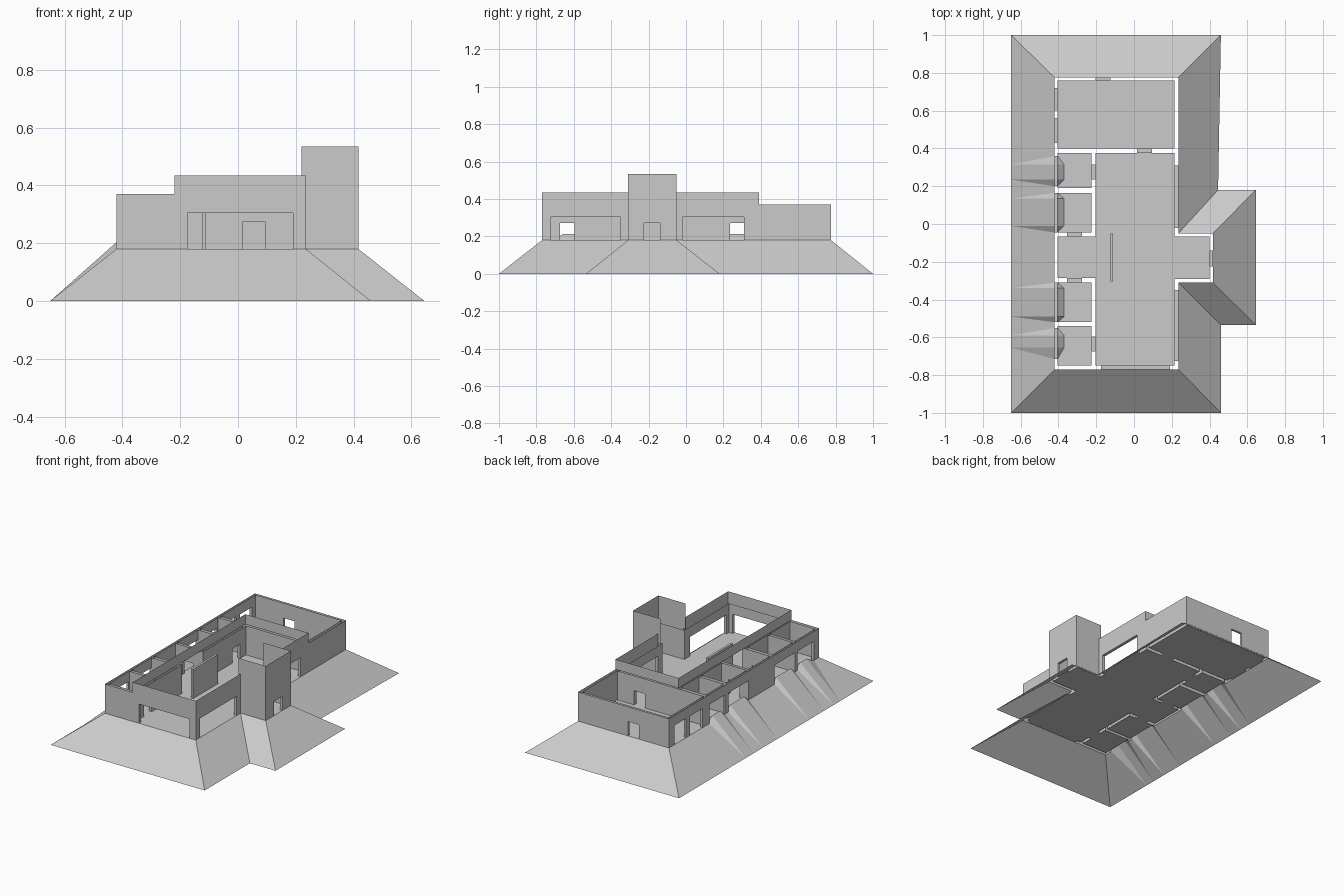
import bpy

if "Cube" in bpy.data.objects:
    bpy.data.objects.remove(bpy.data.objects["Cube"])

BASE, LOW, MID, TALL = 0.18, 0.37, 0.435, 0.535

plaster = bpy.data.materials.new("grey_plaster")
plaster.diffuse_color = (0.6, 0.6, 0.6, 1)
plaster.use_nodes = True
plaster.node_tree.nodes["Principled BSDF"].inputs["Base Color"].default_value = plaster.diffuse_color


def make(name, polys):
    """One object from a list of separate polygons."""
    verts, faces = [], []
    for p in polys:
        faces.append(range(len(verts), len(verts) + len(p)))
        verts += p
    me = bpy.data.meshes.new(name)
    me.from_pydata(verts, [], [list(f) for f in faces])
    me.materials.append(plaster)
    ob = bpy.data.objects.new(name, me)
    bpy.context.collection.objects.link(ob)
    return ob


# Openings: axis passed through, x0, x1, y0, y1, head height
DOOR, WIN = 0.273, 0.305
ridges = [(0.20, 0.235, 0.315, 0.36), (-0.045, -0.01, 0.135, 0.165),
          (-0.52, -0.49, -0.34, -0.31), (-0.715, -0.655, -0.59, -0.55)]
openings = [
    ("y", -0.175, 0.19, -0.77, -0.75, WIN),
    ("x", 0.215, 0.235, -0.725, -0.35, WIN),
    ("x", 0.215, 0.235, -0.02, 0.31, WIN),
    ("x", 0.40, 0.417, -0.225, -0.14, DOOR),
    ("y", -0.205, -0.125, 0.76, 0.775, DOOR),
    ("y", 0.015, 0.095, 0.375, 0.40, DOOR),
    ("x", -0.225, -0.205, 0.235, 0.315, DOOR),
    ("x", -0.225, -0.205, -0.675, -0.595, DOOR),
    ("y", -0.355, -0.275, -0.065, -0.045, DOOR),
    ("y", -0.355, -0.275, -0.31, -0.285, DOOR),
    ("x", -0.42, -0.405, 0.60, 0.72, WIN),
    ("x", -0.42, -0.405, 0.43, 0.56, WIN),
]
openings += [("x", -0.42, -0.405, r[0], r[3], WIN) for r in ridges]


def panel(p, q, z0, z1):
    return [(*p, z0), (*q, z0), (*q, z1), (*p, z1)]


def wall(p, q, top):
    """Wall sheet from p to q with every matching opening left out."""
    a = 0 if p[1] == q[1] else 1
    lo, hi = sorted((p[a], q[a]))
    cuts = []
    for ax, x0, x1, y0, y1, head in openings:
        span, thick = ((x0, x1), (y0, y1)) if a == 0 else ((y0, y1), (x0, x1))
        if (ax == "y") == (a == 0) and thick[0] - .001 <= p[1 - a] <= thick[1] + .001 \
                and lo - .001 <= span[0] and span[1] <= hi + .001:
            cuts.append((*span, head))
    cuts.sort(reverse=p[a] > q[a])

    def at(t):
        return (t, p[1]) if a == 0 else (p[0], t)
    out, cur = [], p
    for s, e, head in cuts:
        if p[a] > q[a]:
            s, e = e, s
        if abs(cur[a] - s) > .001:
            out.append(panel(cur, at(s), BASE, top))
        out.append(panel(at(s), at(e), head, top))
        cur = at(e)
    if abs(cur[a] - q[a]) > .001:
        out.append(panel(cur, q, BASE, top))
    return out


# Outer facade
outer = [((-.42, -.77), LOW), ((-.22, -.77), MID), ((.235, -.77), MID),
         ((.235, -.31), TALL), ((.417, -.31), TALL), ((.417, -.05), TALL),
         ((.235, -.05), MID), ((.235, .39), LOW), ((.235, .775), LOW), ((-.42, .775), LOW)]
polys = []
for i, (p, top) in enumerate(outer):
    polys += wall(p, outer[(i + 1) % len(outer)][0], top)
make("outer_walls", polys)

# Raised parapet around the main hall and the tower ends
make("parapet", [
    panel((-.22, .39), (-.22, -.77), LOW, MID),
    panel((.235, .39), (-.22, .39), LOW, MID),
    panel((.22, -.31), (.235, -.31), LOW, TALL),
    panel((.235, -.05), (.22, -.05), LOW, TALL)])


# Rooms: floor and inner wall sheets
def rect(x0, x1, y0, y1):
    return [(x0, y0), (x0, y1), (x1, y1), (x1, y0)]


rooms = {
    "back_room": rect(-.405, .215, .40, .76),
    "side_room_1": rect(-.405, -.225, .19, .375),
    "side_room_2": rect(-.405, -.225, -.045, .165),
    "side_room_3": rect(-.405, -.225, -.52, -.31),
    "side_room_4": rect(-.405, -.225, -.75, -.54),
    "main_hall": [(-.205, -.75), (-.205, -.285), (-.405, -.285), (-.405, -.065),
                  (-.205, -.065), (-.205, .375), (.215, .375), (.215, -.065),
                  (.40, -.065), (.40, -.29), (.215, -.29), (.215, -.75)],
}
for name, pts in rooms.items():
    make(name + "_floor", [[(*p, BASE) for p in reversed(pts)]])
    polys = []
    for i, p in enumerate(pts):
        polys += wall(p, pts[(i + 1) % len(pts)], LOW)
    make(name + "_walls", polys)

# Jambs, heads and sills of the openings
polys = []
for i, (ax, x0, x1, y0, y1, head) in enumerate(openings):
    r = rect(x0, x1, y0, y1)
    polys.append([(*p, head) for p in r])
    if i < len(openings) - len(ridges):
        polys.append([(*p, BASE) for p in reversed(r)])
    if ax == "x":
        polys += [panel((x1, y0), (x0, y0), BASE, head), panel((x0, y1), (x1, y1), BASE, head)]
    else:
        polys += [panel((x0, y0), (x0, y1), BASE, head), panel((x1, y1), (x1, y0), BASE, head)]
make("opening_reveals", polys)

# Free-standing partition in the hall
pts = rect(-.125, -.11, -.305, -.05)[::-1]
make("partition", [panel(pts[i], pts[(i + 1) % 4], BASE, LOW) for i in range(4)]
     + [[(*p, LOW) for p in pts]])

# Sloped earth bank, all sides but the left
top = [(-.42, -.77), (.235, -.77), (.235, -.31), (.417, -.31),
       (.417, -.05), (.235, -.05), (.235, .775), (-.42, .775)]
foot = [(-.65, -1), (.46, -1), (.46, -.535), (.645, -.535),
        (.645, .18), (.445, .18), (.46, 1), (-.65, 1)]
polys = [[(*foot[i], 0), (*foot[i + 1], 0), (*top[i + 1], BASE), (*top[i], BASE)]
         for i in range(7)]

# Left bank in strips between the ramps
f, t = 1, .775
for y0, a, b, y1 in ridges:
    polys.append([(-.65, f, 0), (-.65, b, 0), (-.42, y1, BASE), (-.42, t, BASE)])
    f, t = a, y0
polys.append([(-.65, f, 0), (-.65, -1, 0), (-.42, -.77, BASE), (-.42, t, BASE)])
make("earth_bank", polys)

# Ramps rising over the bank into the side windows
polys = []
H, XT, XI = 0.213, -.41, -.37
for y0, a, b, y1 in ridges:
    polys += [
        [(-.65, b, 0), (-.65, a, 0), (XT, a, H), (XT, b, H)],
        [(-.65, b, 0), (XT, b, H), (-.405, y1, BASE), (-.42, y1, BASE)],
        [(-.65, a, 0), (-.42, y0, BASE), (-.405, y0, BASE), (XT, a, H)],
        [(XT, b, H), (XT, a, H), (XI, a, BASE), (XI, b, BASE)],
        [(XT, b, H), (XI, b, BASE), (-.405, y1, BASE)],
        [(XT, a, H), (-.405, y0, BASE), (XI, a, BASE)]]
make("window_ramps", polys)
